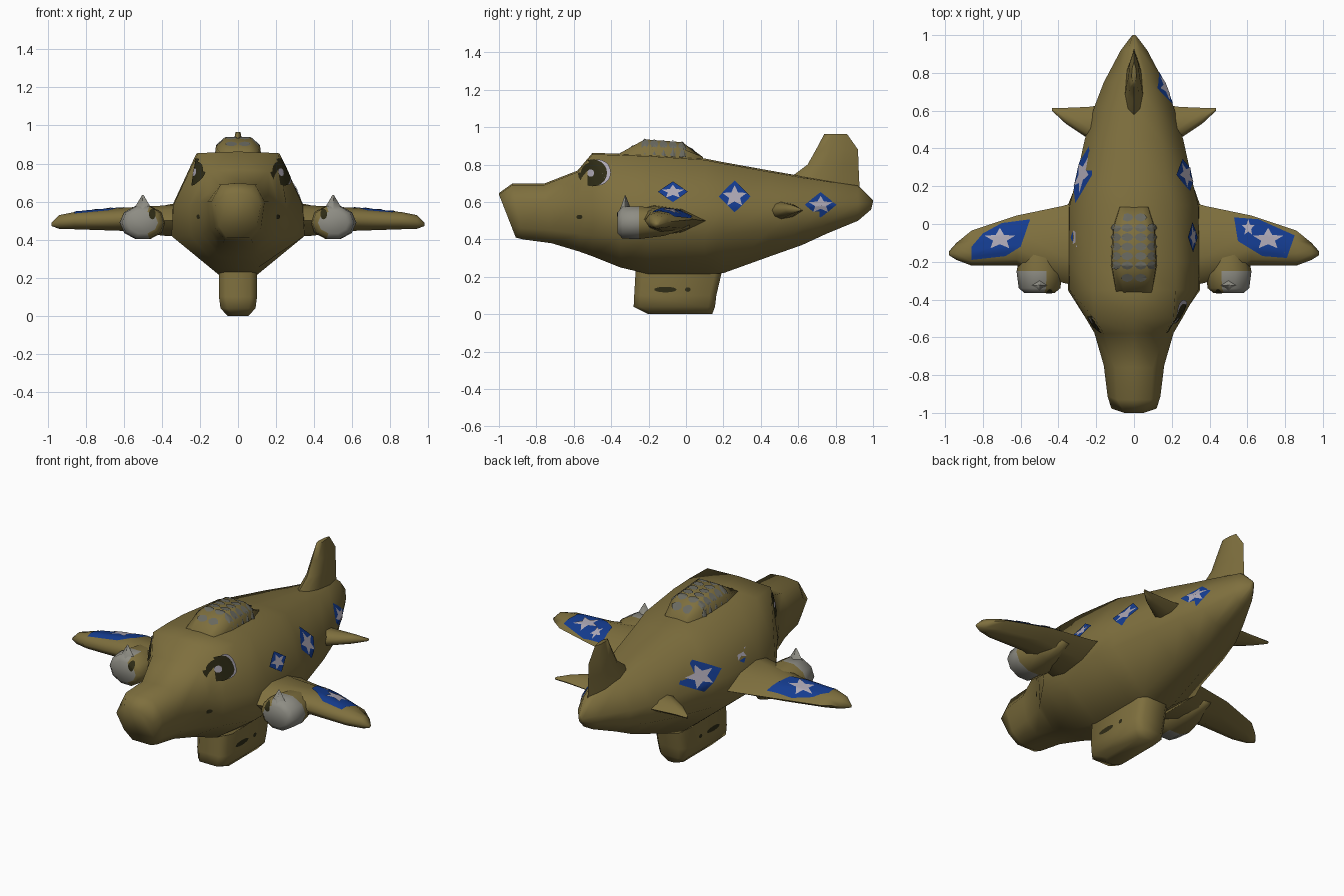
import bpy, bmesh, math
from mathutils import Vector
from mathutils.bvhtree import BVHTree

if "Cube" in bpy.data.objects:
    bpy.data.objects.remove(bpy.data.objects["Cube"])


def colour(name, r, g, b):
    m = bpy.data.materials.new(name)
    m.diffuse_color = (r, g, b, 1)
    m.use_nodes = True
    m.node_tree.nodes["Principled BSDF"].inputs["Base Color"].default_value = m.diffuse_color
    return m


OLIVE = colour("olive paint", 0.21, 0.16, 0.048)
BLUE = colour("blue paint", 0.007, 0.045, 0.28)
PALE = colour("pale grey", 0.42, 0.39, 0.46)
DARK = colour("dark olive", 0.028, 0.025, 0.008)
GLASS = colour("window grey", 0.14, 0.14, 0.115)
METAL = colour("engine grey", 0.27, 0.265, 0.23)


def finish(name, bm, mats):
    mesh = bpy.data.meshes.new(name)
    bm.to_mesh(mesh)
    bm.free()
    for m in mats:
        mesh.materials.append(m)
    ob = bpy.data.objects.new(name, mesh)
    bpy.context.collection.objects.link(ob)
    return ob


def loft(name, rings, mats=(OLIVE,), rule=None, flip=1):
    """Skin a list of equal rings and cap both ends; flip=-1 mirrors in x."""
    bm = bmesh.new()
    vs = [[bm.verts.new((p[0] * flip, p[1], p[2])) for p in r] for r in rings]
    n = len(vs[0])
    for a, b in zip(vs, vs[1:]):
        for i in range(n):
            j = (i + 1) % n
            bm.faces.new((a[i], a[j], b[j], b[i]))
    bm.faces.new(vs[0])
    bm.faces.new(vs[-1])
    bmesh.ops.recalc_face_normals(bm, faces=bm.faces)
    if rule:
        for f in bm.faces:
            f.material_index = rule(f.calc_center_median())
    return finish(name, bm, mats)


def mirrored(half):
    return half + [(-x, y, z) for x, y, z in reversed(half) if x > 1e-6]


# Fuselage: y at bottom, y at top, then bottom, lower, upper and top (z, half width)
stations = [
    (-.91, -1.0, .41, .06, .47, .10, .58, .12, .64, .05),
    (-.87, -.93, .40, .07, .46, .12, .60, .14, .69, .09),
    (-.72, -.76, .38, .08, .45, .145, .60, .16, .69, .10),
    (-.57, -.58, .335, .09, .43, .19, .60, .21, .76, .16),
    (-.50, -.50, .31, .09, .42, .245, .58, .255, .855, .21),
    (-.35, -.35, .25, .10, .42, .35, .58, .34, .85, .22),
    (-.20, -.20, .215, .10, .42, .35, .58, .345, .845, .22),
    (.10, .10, .215, .10, .42, .35, .58, .34, .825, .20),
    (.20, .20, .22, .10, .43, .31, .58, .315, .805, .18),
    (.45, .45, .31, .09, .45, .25, .58, .26, .76, .14),
    (.62, .62, .37, .08, .47, .20, .58, .21, .73, .10),
    (.75, .75, .43, .06, .49, .14, .58, .16, .71, .07),
    (.92, .92, .50, .03, .54, .06, .59, .07, .68, .03),
    (.99, 1.0, .56, .008, .57, .012, .585, .012, .60, .008),
]
rings = []
for yb, yt, zb, wb, zl, wl, zu, wu, zt, wt in stations:
    def at(x, z):
        return (x, yb + (yt - yb) * min(1, (z - zb) / (zt - zb)), z)
    rings.append(mirrored([at(0, zb), at(wb, zb), at(wl, zl), at(wu, zu),
                           at(wt, zt), at(0, zt + .008)]))
body = loft("fuselage", rings)

# Canopy hump: y, half width, top z
canopy = loft("canopy", [
    mirrored([(w, y, .79), (w * .93, y, .85 + (z - .85) * .5), (w * .55, y, z)])
    for y, w, z in [(-.37, .10, .852), (-.22, .125, .935), (-.02, .115, .92), (.09, .08, .832)]])

# Chin pod: z, front y, rear y, half width
pod_rings = []
for z, a, b, w in [(.30, -.27, .20, .10), (.22, -.27, .19, .10), (.10, -.277, .162, .10),
                   (.04, -.28, .155, .092), (0, -.2, .14, .055)]:
    c = .035
    pod_rings.append([(w, a + c, z), (w, b - c, z), (w - c, b, z), (c - w, b, z),
                      (-w, b - c, z), (-w, a + c, z), (c - w, a, z), (w - c, a, z)])
pod = loft("chin_pod", pod_rings)


def foil(y0, y1, h):
    """Lens section as (along, thickness) pairs."""
    c = y1 - y0
    return [(y0, 0), (y0 + .12 * c, h * .7), (y0 + .35 * c, h), (y0 + .7 * c, h * .75), (y1, 0),
            (y0 + .7 * c, -h * .75), (y0 + .35 * c, -h), (y0 + .12 * c, -h * .7)]


# Tail fin: z, front y, rear y, half thickness
loft("tail_fin", [[(t, y, z) for y, t in foil(a, b, h)] for z, a, b, h in [
    (.62, .50, .93, .06), (.74, .57, .925, .045), (.80, .65, .922, .037),
    (.88, .695, .92, .03), (.965, .74, .86, .013)]])

# Wings and tailplanes: x, leading y, trailing y, centre z, half thickness
wing_plan = [(.25, -.34, .13, .50, .085), (.38, -.31, .095, .50, .08), (.62, -.22, .045, .507, .06),
             (.86, -.22, -.035, .50, .045), (.94, -.19, -.10, .493, .036), (.98, -.165, -.145, .48, .008)]
tail_plan = [(.10, .40, .64, .555, .05), (.24, .45, .62, .555, .045),
             (.36, .53, .615, .56, .026), (.435, .60, .615, .56, .008)]
wings, engines = {}, {}
for side, s in (("right", 1), ("left", -1)):
    for part, plan in (("wing", wing_plan), ("tailplane", tail_plan)):
        ob = loft(f"{side}_{part}", [[(x, y, zc + t) for y, t in foil(a, b, h)]
                                     for x, a, b, zc, h in plan], flip=s)
        if part == "wing":
            wings[s] = ob
    # Engine with grey front and a pointed grey blade on top
    er = []
    for y, rx, rz in [(-.365, .08, .06), (-.34, .11, .09), (-.25, .122, .092),
                      (-.12, .09, .075), (.02, .03, .03)]:
        er.append([(.50 + rx * math.cos(k * math.pi / 5), y, .49 + rz * math.sin(k * math.pi / 5))
                   for k in range(10)])
    engines[s] = loft(f"{side}_engine", er, (OLIVE, METAL),
                      lambda c: 1 if c.y < -.28 and abs(c.x) > .45 else 0, s)
    loft(f"{side}_engine_blade", [
        [(.50 + dx * k, -.325 + dy * k, z) for dx, dy in ((-.06, 0), (0, -.035), (.06, 0), (0, .04))]
        for z, k in ((.54, 1), (.635, .06))], (METAL,), flip=s)


# Painted markings: thin plates laid on the surface along a projection direction
def tree(*obs):
    verts, polys = [], []
    for ob in obs:
        base = len(verts)
        verts += [v.co.copy() for v in ob.data.vertices]
        polys += [[base + i for i in p.vertices] for p in ob.data.polygons]
    return BVHTree.FromPolygons(verts, polys)


PROJECT = {
    "right": (lambda u, v: (3, u, v), Vector((-1, 0, 0))),
    "left": (lambda u, v: (-3, u, v), Vector((1, 0, 0))),
    "top": (lambda u, v: (u, v, 3), Vector((0, 0, -1))),
    "front": (lambda u, v: (u, -3, v), Vector((0, 1, 0))),
}


def decal(name, target, view, outline, mat, lift=.003, steps=5):
    place, ray = PROJECT[view]
    pts = [Vector(p) for p in outline]
    mid = sum(pts, Vector((0, 0))) / len(pts)
    cuts = 4 if len(pts) < 16 else 1
    edge = [p.lerp(pts[(i + 1) % len(pts)], k / cuts) for i, p in enumerate(pts) for k in range(cuts)]
    bm = bmesh.new()

    def drop(p):
        start = Vector(place(p.x, p.y))
        hit = target.ray_cast(start, ray)
        if hit[0] is None:
            hit = target.find_nearest(start + ray * 2.7)
        return bm.verts.new(hit[0] - ray * lift)

    centre = drop(mid)
    loops = [[drop(mid.lerp(p, k / steps)) for p in edge] for k in range(1, steps + 1)]
    for i in range(len(edge)):
        j = (i + 1) % len(edge)
        bm.faces.new((centre, loops[0][i], loops[0][j]))
        for a, b in zip(loops, loops[1:]):
            bm.faces.new((a[i], b[i], b[j], a[j]))
    bm.normal_update()
    for f in bm.faces:
        if f.normal.dot(ray) > 0:
            f.normal_flip()
    finish(name, bm, (mat,))


def oval(u, v, a, b, n=20):
    return [(u + a * math.cos(k * math.tau / n), v + b * math.sin(k * math.tau / n)) for k in range(n)]


def star(u, v, a, b, points=5, inner=.45):
    out = []
    for k in range(points * 2):
        r, t = (inner if k % 2 else 1), math.pi / 2 + k * math.pi / points
        out.append((u + a * r * math.cos(t), v + b * r * math.sin(t)))
    return out


hull, top_hull, pod_tree = tree(body), tree(body, canopy), tree(pod)
for side, s in (("right", 1), ("left", -1)):
    # Eyes
    decal(f"{side}_eye_white", hull, side, oval(-.472, .758, .07, .07), PALE, .005)
    decal(f"{side}_eye_dark", hull, side, oval(-.50, .756, .078, .072), DARK, .007)
    decal(f"{side}_eye_glint", hull, side, oval(-.51, .755, .018, .02), PALE, .009, 2)
    # Small dark openings
    decal(f"{side}_nose_vent", hull, side, oval(-.57, .52, .016, .012), DARK, .004, 2)
    decal(f"{side}_pod_slot", pod_tree, side, oval(-.11, .132, .06, .015), DARK, .004, 2)
    decal(f"{side}_pod_hole", pod_tree, side, oval(.01, .132, .015, .012), DARK, .004, 2)
    decal(f"{side}_engine_hole", tree(engines[s]), "front", oval(.45 * s, .535, .018, .028), DARK, .004, 2)
    # Side roundels
    marks = [(-.07, .655, .08, .055), (.26, .63, .085 if s > 0 else .15, .085)]
    if s > 0:
        marks.append((.72, .585, .085, .068))
    for i, (u, v, a, b) in enumerate(marks):
        decal(f"{side}_roundel_{i}", hull, side, star(u, v, a, b, 4, .72), BLUE, .004)
        decal(f"{side}_roundel_star_{i}", hull, side, star(u, v, min(a * .8, .1), b * .7), PALE, .007)

# Wing patches and stars
right_patch = [(.53, .035), (.66, .025), (.85, -.06), (.81, -.18), (.68, -.17), (.55, -.09)]
left_patch = [(-.55, .025), (-.60, -.12), (-.68, -.17), (-.86, -.19), (-.86, -.12), (-.80, -.05), (-.70, .005)]
for side, s, patch in (("right", 1, right_patch), ("left", -1, left_patch)):
    t = tree(wings[s])
    decal(f"{side}_wing_patch", t, "top", patch, BLUE, .004)
    decal(f"{side}_wing_star", t, "top", star(.71 * s, -.08, .085, .06), PALE, .008)
decal("right_wing_small_star", tree(wings[1]), "top", star(.605, -.02, .035, .045), PALE, .008)

# Canopy window panes in rows
for r, y in enumerate((.035, -.02, -.07, -.12, -.17, -.22, -.285)):
    for c, x in enumerate((-.095, -.036, .036, .095)):
        if r in (0, 6) and c in (0, 3):
            continue
        w = .024 if c in (1, 2) else .02
        decal(f"window_pane_{r}_{c}", top_hull, "top", star(x, y, w * 1.35, .022, 4, .95), GLASS, .004, 2)

bpy.ops.object.select_all(action='SELECT')
bpy.context.view_layer.objects.active = body
bpy.ops.object.shade_smooth_by_angle(angle=math.radians(75))
